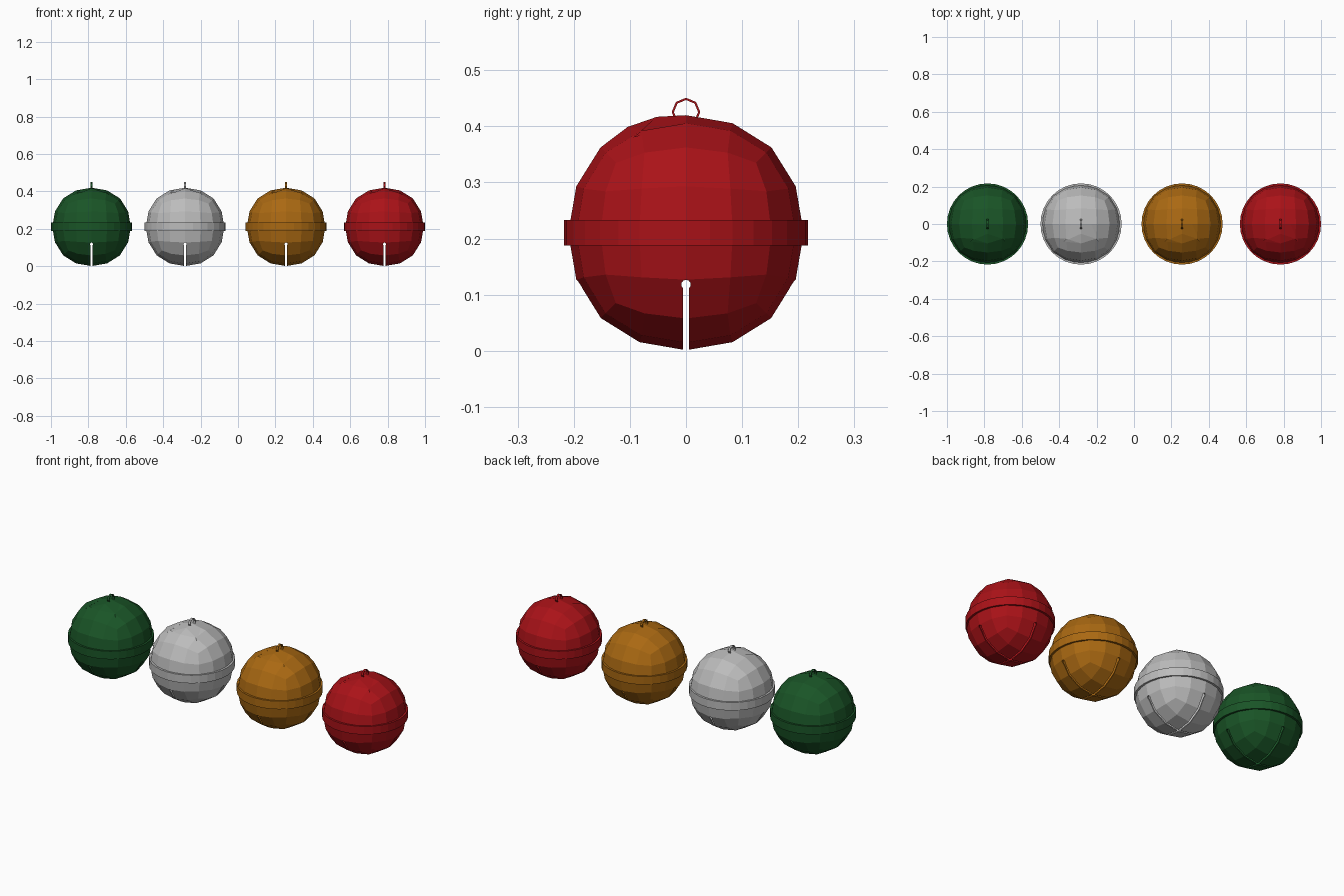
import bpy, bmesh, math
from mathutils import Vector, Matrix

if "Cube" in bpy.data.objects:
    bpy.data.objects.remove(bpy.data.objects["Cube"])

CZ = 0.21  # bell centre height


def new_object(name, bm):
    bmesh.ops.recalc_face_normals(bm, faces=bm.faces)
    me = bpy.data.meshes.new(name)
    bm.to_mesh(me)
    bm.free()
    ob = bpy.data.objects.new(name, me)
    bpy.context.collection.objects.link(ob)
    return ob


def apply_modifiers(ob):
    dg = bpy.context.evaluated_depsgraph_get()
    me = bpy.data.meshes.new_from_object(ob.evaluated_get(dg))
    ob.modifiers.clear()
    ob.data = me


def ring(name, outer, inner, half, sides, matrix):
    """Flat strip bent into a closed ring around its local z axis."""
    bm = bmesh.new()
    section = [(inner, -half), (outer, -half), (outer, half), (inner, half)]
    rows = []
    for i in range(sides):
        a = 2 * math.pi * i / sides
        rows.append([bm.verts.new((r * math.cos(a), r * math.sin(a), z)) for r, z in section])
    for i in range(sides):
        p, q = rows[i], rows[(i + 1) % sides]
        for k in range(4):
            n = (k + 1) % 4
            bm.faces.new((p[k], q[k], q[n], p[n]))
    bm.transform(matrix)
    return new_object(name, bm)


def slot_cutter(angle):
    """Keyhole profile extruded right through the bell."""
    w, r, top = 0.0055, 0.0085, 0.118
    start = math.asin(w / r)
    pts = [(w, -0.05)]
    for i in range(9):
        a = -math.pi / 2 + start + (2 * math.pi - 2 * start) * i / 8
        pts.append((r * math.cos(a), top + r * math.sin(a)))
    pts.append((-w, -0.05))
    bm = bmesh.new()
    face = bm.faces.new([bm.verts.new((x, -0.4, z)) for x, z in pts])
    ext = bmesh.ops.extrude_face_region(bm, geom=[face])
    moved = [v for v in ext["geom"] if isinstance(v, bmesh.types.BMVert)]
    bmesh.ops.translate(bm, verts=moved, vec=(0, 0.8, 0))
    bm.transform(Matrix.Rotation(angle, 4, "Z"))
    ob = new_object("slot_cutter", bm)
    ob.hide_render = True
    return ob


# Round body: a cube smoothed by subdivision
bm = bmesh.new()
bmesh.ops.create_cube(bm, size=0.5)
shell = new_object("bell_shell", bm)
sub = shell.modifiers.new("round", "SUBSURF")
sub.levels = sub.render_levels = 2
apply_modifiers(shell)

# Extra ring of faces on the crown, around the hanging loop
bm = bmesh.new()
bm.from_mesh(shell.data)
bm.verts.ensure_lookup_table()
crown = max(bm.verts, key=lambda v: v.co.z)
faces = list(crown.link_faces)
outer = {v for f in faces for v in f.verts if v is not crown}
bmesh.ops.inset_region(bm, faces=faces, thickness=0.03)
patch = {v for f in faces for v in f.verts if v.is_valid}
inner = {v for v in patch if (v.co.xy).length > 0.005} - outer
rim = {e.other_vert(v) for v in inner for e in v.link_edges} - inner
rim = {v for v in rim if v.co.xy.length > 0.005}
for group, slope, radius in ((rim, 0.55, 0.2157), (inner, 0.251, 0.2134)):
    for v in group:
        u, w = v.co.x / v.co.z, v.co.y / v.co.z
        k = slope / max(abs(u), abs(w))
        v.co = Vector((u * k, w * k, 1)).normalized() * radius
bm.transform(Matrix.Translation((0, 0, CZ)))
bmesh.ops.recalc_face_normals(bm, faces=bm.faces)
bm.to_mesh(shell.data)
bm.free()

# Hollow shell with two crossing keyhole slots
solid = shell.modifiers.new("wall", "SOLIDIFY")
solid.thickness = 0.006
solid.offset = -1
cutters = [slot_cutter(0), slot_cutter(math.pi / 2)]
for c in cutters:
    cut = shell.modifiers.new("slot", "BOOLEAN")
    cut.operation = "DIFFERENCE"
    cut.solver = "EXACT"
    cut.object = c
apply_modifiers(shell)
for c in cutters:
    bpy.data.objects.remove(c)
for p in shell.data.polygons:
    p.use_smooth = False

# Waist band and hanging loop
band = ring("waist_band", 0.217, 0.206, 0.0225, 32, Matrix.Translation((0, 0, 0.2105)))
loop = ring("hanging_loop", 0.0255, 0.0215, 0.006, 8,
            Matrix.Translation((0, 0, 0.4255)) @ Matrix.Rotation(math.pi / 2, 4, "Y"))

# Four coloured bells in a row
bells = [("green", -0.783, (0.01, 0.09, 0.02)), ("silver", -0.283, (0.5, 0.5, 0.5)),
         ("gold", 0.257, (0.40, 0.14, 0.006)), ("red", 0.783, (0.40, 0.006, 0.009))]
for label, x, colour in bells:
    mat = bpy.data.materials.new(label + "_paint")
    mat.diffuse_color = (*colour, 1)
    mat.use_nodes = True
    mat.node_tree.nodes["Principled BSDF"].inputs["Base Color"].default_value = mat.diffuse_color
    for part in (shell, band, loop):
        ob = bpy.data.objects.new(f"{label}_{part.name}", part.data.copy())
        ob.data.materials.clear()
        ob.data.materials.append(mat)
        ob.location.x = x
        bpy.context.collection.objects.link(ob)
for part in (shell, band, loop):
    bpy.data.objects.remove(part)
